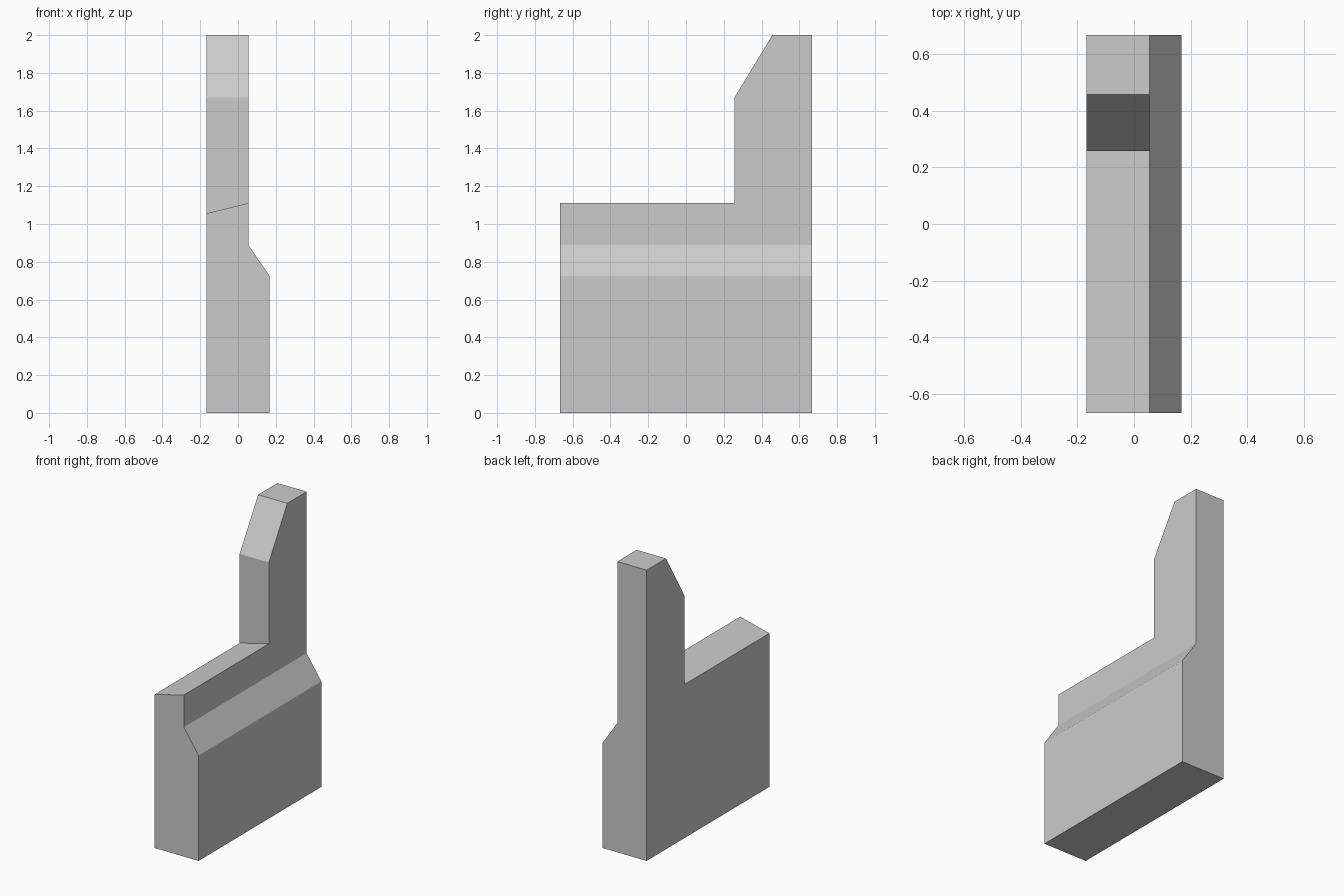
import bpy, bmesh, math
from mathutils import Vector

cube = bpy.data.objects.get("Cube")
if cube:
    bpy.data.objects.remove(cube, do_unlink=True)

# One plain grey for the whole piece
grey = bpy.data.materials.new("light_grey")
grey.use_nodes = True
grey.diffuse_color = (0.6, 0.6, 0.6, 1)
grey.node_tree.nodes["Principled BSDF"].inputs["Base Color"].default_value = (0.6, 0.6, 0.6, 1)

FRONT, POST, BACK = -0.667, 0.257, 0.667
SHOULDER, TOP = 1.67, 2.0
CHAMFER = 0.2

# Wall cross-section (x, z): wide base, sloped ledge, slightly tilted top
profile = [(-0.167, 0), (0.167, 0), (0.167, 0.725),
           (0.055, 0.89), (0.055, 1.111), (-0.167, 1.056)]

bm = bmesh.new()


def extrude(face, offset):
    """Extrude a face, drop the old one and return the new cap."""
    result = bmesh.ops.extrude_face_region(bm, geom=[face])["geom"]
    cap = next(g for g in result if isinstance(g, bmesh.types.BMFace))
    bmesh.ops.translate(bm, vec=offset, verts=cap.verts[:])
    if face.is_valid:
        bmesh.ops.delete(bm, geom=[face], context='FACES_ONLY')
    return cap


# Wall, in two lengths so the rear one carries the post
start = bm.faces.new([bm.verts.new((x, FRONT, z)) for x, z in profile])
end_cap = start.copy()
middle = extrude(end_cap, Vector((0, POST - FRONT, 0)))
extrude(middle, Vector((0, BACK - POST, 0)))
bmesh.ops.remove_doubles(bm, verts=bm.verts[:], dist=0.0001)
bmesh.ops.recalc_face_normals(bm, faces=bm.faces[:])

# Post rising from the rear part of the wall top
bm.normal_update()
seat = next(f for f in bm.faces
            if f.normal.z > 0.9 and f.calc_center_median().y > POST)
shoulder = extrude(seat, Vector((0, 0, 0)))
for v in shoulder.verts:
    v.co.z = SHOULDER
peak = extrude(shoulder, Vector((0, 0, TOP - SHOULDER)))

# Chamfer on the front of the post
for v in peak.verts:
    if v.co.y < POST + 0.01:
        v.co.y += CHAMFER

# Merge coplanar faces into clean flat sides
bmesh.ops.recalc_face_normals(bm, faces=bm.faces[:])
bmesh.ops.dissolve_limit(bm, angle_limit=math.radians(1),
                         verts=bm.verts[:], edges=bm.edges[:])
bmesh.ops.recalc_face_normals(bm, faces=bm.faces[:])

mesh = bpy.data.meshes.new("wall_with_post")
bm.to_mesh(mesh)
bm.free()
mesh.materials.append(grey)
wall = bpy.data.objects.new("wall_with_post", mesh)
bpy.context.scene.collection.objects.link(wall)
